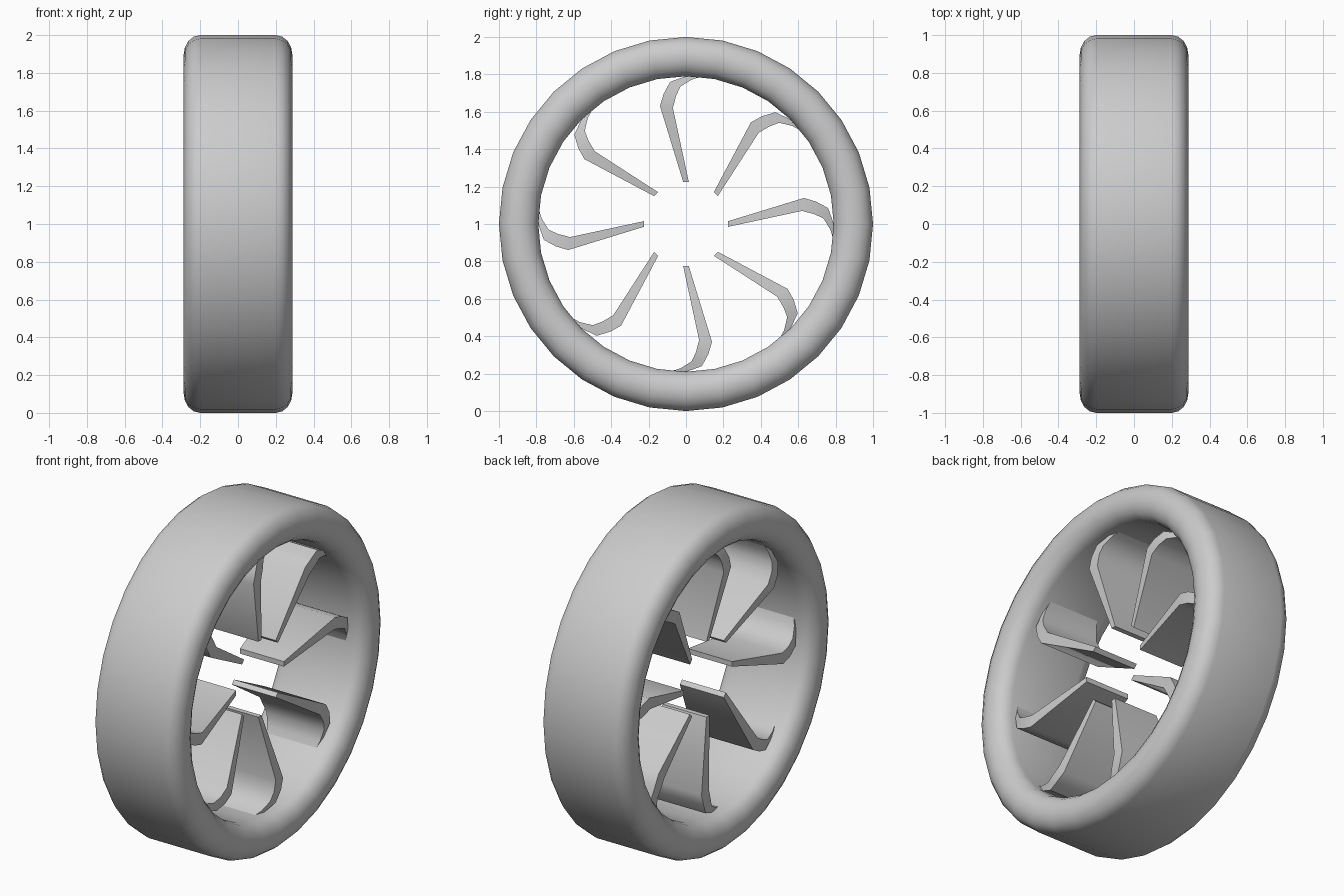
import bpy, bmesh
from math import sin, cos, pi, radians

cube = bpy.data.objects.get("Cube")
if cube:
    bpy.data.objects.remove(cube)

grey = bpy.data.materials.new("plain grey")
grey.use_nodes = True
colour = (0.6, 0.6, 0.6, 1)
grey.diffuse_color = colour
grey.node_tree.nodes["Principled BSDF"].inputs["Base Color"].default_value = colour


def finish(name, bm, angle):
    """Turn a bmesh into a shaded object standing on the ground."""
    bmesh.ops.recalc_face_normals(bm, faces=bm.faces)
    mesh = bpy.data.meshes.new(name)
    bm.to_mesh(mesh)
    bm.free()
    mesh.materials.append(grey)
    obj = bpy.data.objects.new(name, mesh)
    bpy.context.collection.objects.link(obj)
    obj.location.z = 1
    bpy.ops.object.select_all(action='DESELECT')
    obj.select_set(True)
    bpy.context.view_layer.objects.active = obj
    bpy.ops.object.shade_smooth_by_angle(angle=radians(angle))
    return obj


# Outer ring: a rounded-bar section swept around the x axis
SEGMENTS, STEPS = 32, 8
MID, THICK, FLAT, BULGE = 0.895, 0.105, 0.2, 0.088
section = []
for side in (1, -1):
    for i in range(STEPS + 1):
        t = pi * i / STEPS
        section.append((side * (FLAT + BULGE * sin(t)), MID + side * THICK * cos(t)))

bm = bmesh.new()
loops = []
for k in range(SEGMENTS):
    a = 2 * pi * k / SEGMENTS
    loops.append([bm.verts.new((x, r * sin(a), r * cos(a))) for x, r in section])
n = len(section)
for k in range(SEGMENTS):
    here, there = loops[k], loops[(k + 1) % SEGMENTS]
    for i in range(n):
        j = (i + 1) % n
        bm.faces.new((here[i], here[j], there[j], there[i]))
finish("outer_ring", bm, 50)

# Blade stations: (outer edge y, z), (inner edge y, z), half width along x
STATIONS = [
    ((-0.015, 0.225), (0.015, 0.225), 0.145),
    ((-0.139, 0.63), (-0.07, 0.62), 0.2),
    ((-0.12, 0.695), (-0.053, 0.685), 0.2),
    ((-0.085, 0.76), (-0.03, 0.735), 0.19),
    ((-0.01, 0.787), (0.03, 0.772), 0.175),
    ((0.09, 0.815), (0.09, 0.79), 0.155),
]


def make_blade(name, turn):
    bm = bmesh.new()
    rings = []
    for (y0, z0), (y1, z1), w in STATIONS:
        corners = ((-w, y0, z0), (w, y0, z0), (w, y1, z1), (-w, y1, z1))
        rings.append([bm.verts.new(c) for c in corners])
    for a, b in zip(rings, rings[1:]):
        for i in range(4):
            j = (i + 1) % 4
            bm.faces.new((a[i], a[j], b[j], b[i]))
    bm.faces.new(rings[0])
    bm.faces.new(rings[-1])
    finish(name, bm, 40).rotation_euler.x = turn


# Eight hooked blades around the axle line
for k in range(8):
    make_blade(f"blade_{k + 1}", k * pi / 4)
